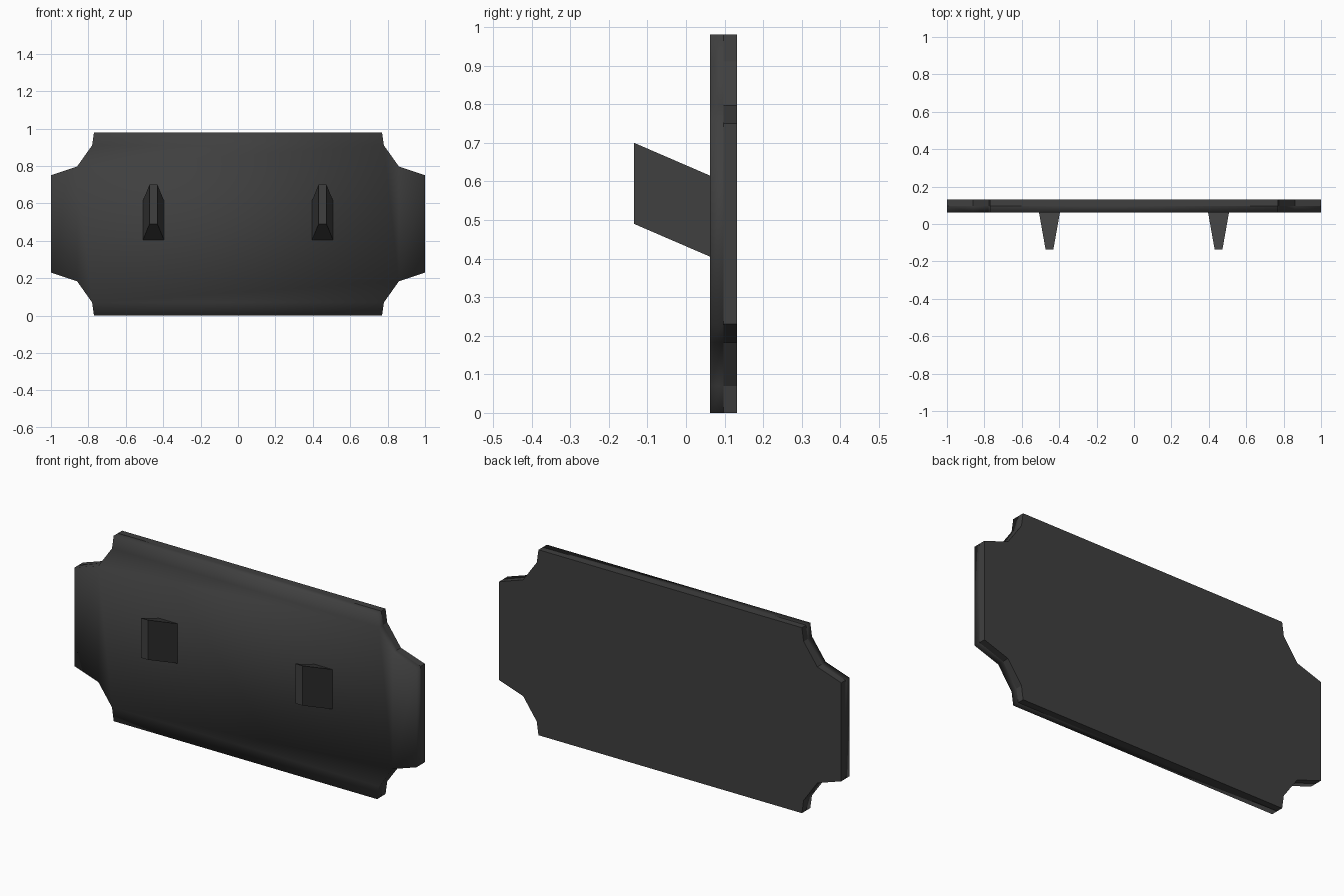
import bpy, bmesh

cube = bpy.data.objects.get("Cube")
if cube:
    bpy.data.objects.remove(cube, do_unlink=True)

# Single dark material
dark = bpy.data.materials.new("charcoal")
dark.use_nodes = True
color = (0.05, 0.05, 0.05, 1)
dark.diffuse_color = color
dark.node_tree.nodes["Principled BSDF"].inputs["Base Color"].default_value = color


def finish(name, bm):
    bmesh.ops.recalc_face_normals(bm, faces=bm.faces[:])
    mesh = bpy.data.meshes.new(name)
    bm.to_mesh(mesh)
    bm.free()
    mesh.materials.append(dark)
    obj = bpy.data.objects.new(name, mesh)
    bpy.context.collection.objects.link(obj)
    return obj


FRONT, MIDDLE, BACK = 0.062, 0.097, 0.132
HEIGHT = 0.98

# Plate outline: one scooped corner, mirrored up-down and left-right
corner = [(1.0, 0.75), (0.86, 0.797), (0.78, 0.91), (0.77, HEIGHT)]
right = [(x, HEIGHT - z) for x, z in reversed(corner)] + corner
outline = right + [(-x, z) for x, z in reversed(right)]
n = len(outline)

bm = bmesh.new()
front, middle, back = [[bm.verts.new((x, y, z)) for x, z in outline]
                       for y in (FRONT, MIDDLE, BACK)]

# Front: top and bottom strips, end tabs and the main panel
top_right, low_right = n // 2 - 1, 0
panels = [
    (top_right - 1, top_right, top_right + 1, top_right + 2),
    (low_right, 1, n - 2, n - 1),
    (2, 3, 4, 5),
    tuple(n - 1 - i for i in (5, 4, 3, 2)),
    (1, 2, 5, 6, n - 7, n - 6, n - 3, n - 2),
]
for panel in panels:
    bm.faces.new([front[i] for i in panel]).smooth = True

# Rim: softened front half, faceted rear half, flat back
for i in range(n):
    j = (i + 1) % n
    bm.faces.new((front[i], front[j], middle[j], middle[i])).smooth = True
    bm.faces.new((middle[i], middle[j], back[j], back[i]))
bm.faces.new(back)

# Crease below the top strip
bm.edges.get((front[top_right - 1], front[top_right + 2])).smooth = False
finish("plate", bm)

# Two tapered mounting pegs that slant upward toward the front
for side, name in ((1, "left_peg"), (-1, "right_peg")):
    bm = bmesh.new()
    bmesh.ops.create_cube(bm, size=1)
    for v in bm.verts:
        at_tip = v.co.y < 0
        half, y, mid_z = (0.021, -0.135, 0.595) if at_tip else (0.056, FRONT, 0.51)
        v.co = (side * 0.452 + 2 * v.co.x * half, y, mid_z + v.co.z * 0.21)
    finish(name, bm)
